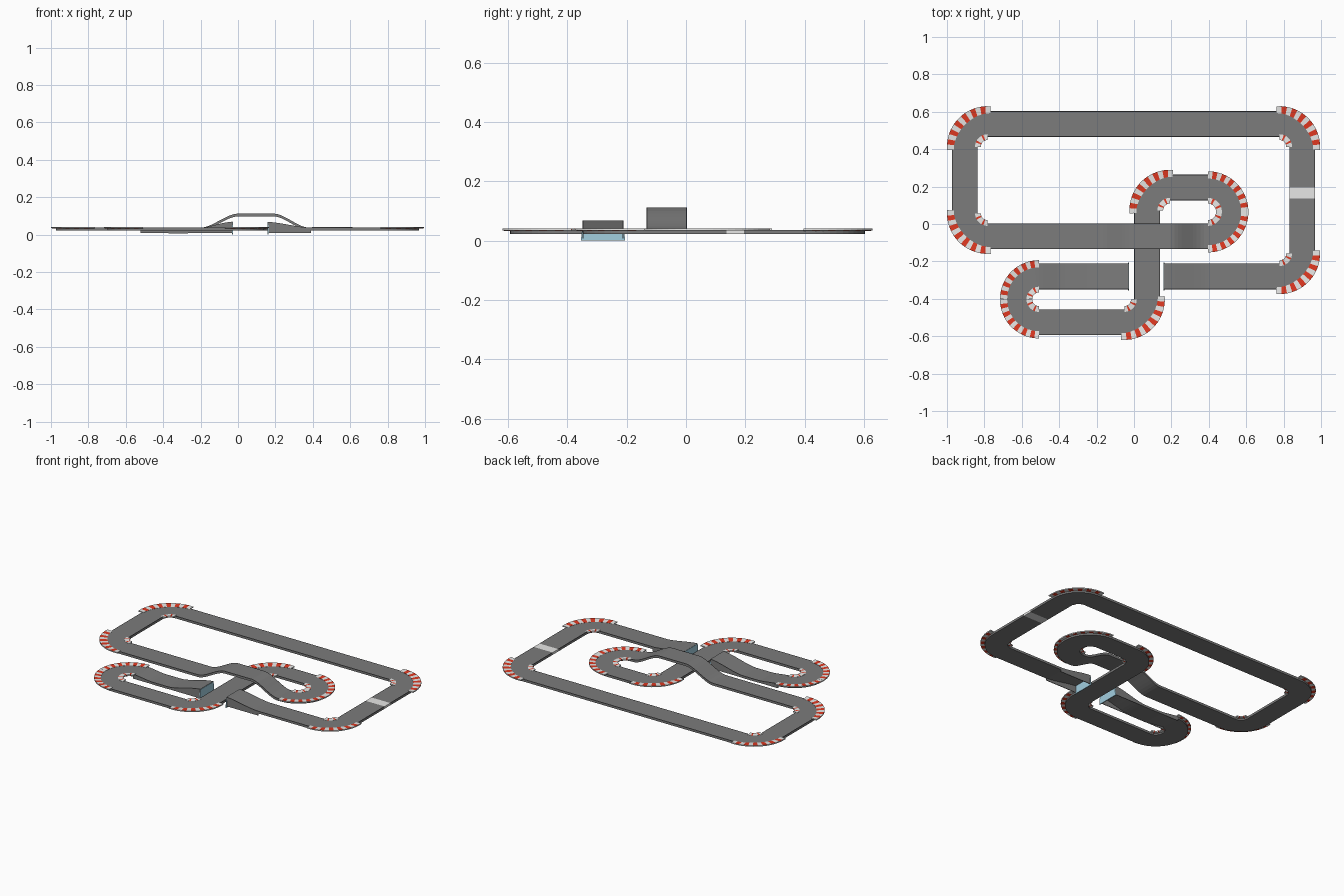
import bpy, math
from mathutils import Vector as V

if "Cube" in bpy.data.objects:
    bpy.data.objects.remove(bpy.data.objects["Cube"])

def mat(name, c):
    m = bpy.data.materials.new(name)
    m.diffuse_color = (*c, 1)
    m.use_nodes = True
    m.node_tree.nodes["Principled BSDF"].inputs["Base Color"].default_value = m.diffuse_color
    return m

ASPHALT = mat("asphalt_grey", (0.20, 0.20, 0.20))
EDGE = mat("edge_dark_grey", (0.04, 0.04, 0.042))
WHITE = mat("white", (0.85, 0.85, 0.84))
RED = mat("red", (0.75, 0.04, 0.015))
BLUE = mat("pale_blue", (0.36, 0.62, 0.74))

HALF, LIP, TOP, THICK = 0.069, 0.004, 0.037, 0.015

def make(name, verts, faces, ids, mats):
    me = bpy.data.meshes.new(name)
    me.from_pydata([tuple(v) for v in verts], [], faces)
    for m in mats:
        me.materials.append(m)
    me.polygons.foreach_set("material_index", ids)
    ob = bpy.data.objects.new(name, me)
    bpy.context.collection.objects.link(ob)
    return ob

def ramp(x, a, b):
    t = min(1, max(0, (x - a) / (b - a)))
    return 0.4 * t + 0.6 * t * t * (3 - 2 * t)

# top and bottom height of the road at a point
def heights(p, t):
    x, y = p
    top = TOP
    if abs(t.x) > 0.99:
        if abs(y + 0.065) < 0.01:                      # bridge
            top += 0.075 * (ramp(x, -0.19, -0.01) - ramp(x, 0.2, 0.37))
        elif abs(y + 0.28) < 0.01 and -0.53 < x < 0:   # take-off ramp with a dip
            top += 0.047 * ramp(x, -0.26, -0.03) - 0.015 * ramp(x, -0.52, -0.38)
        elif abs(y + 0.28) < 0.01 and 0.1 < x < 0.39:  # landing ramp
            top += 0.031 * (1 - ramp(x, 0.16, 0.38))
    return top, top - THICK

# way points of the circuit with corner radius
R = 0.122
way = [(0.16, -0.28, 0), (0.9, -0.28, R), (0.9, 0.535, R), (-0.905, 0.535, R),
       (-0.905, -0.065, R), (0.525, -0.065, 0.13), (0.525, 0.195, 0.13),
       (0.07, 0.195, R), (0.07, -0.525, R), (-0.63, -0.525, R),
       (-0.63, -0.28, R), (-0.03, -0.28, 0)]
P = [V(w[:2]) for w in way]
stations, corners = [], []      # (point, tangent) along the road; corner data

def straight(a, b):
    n = max(1, round((b - a).length / 0.02))
    d = (b - a).normalized()
    for i in range(n + 1):
        stations.append((a.lerp(b, i / n), d))

cur = P[0]
for i in range(1, len(P) - 1):
    r = way[i][2]
    d1, d2 = (P[i] - P[i - 1]).normalized(), (P[i + 1] - P[i]).normalized()
    if (P[i] - d1 * r - cur).length > 1e-4:
        straight(cur, P[i] - d1 * r)
    c = P[i] - d1 * r + d2 * r
    for k in range(1, 13):
        t = math.pi / 2 * k / 12
        stations.append((c - d2 * r * math.cos(t) + d1 * r * math.sin(t),
                         d1 * math.cos(t) + d2 * math.sin(t)))
    corners.append((c, d1, d2, r))
    cur = P[i] + d2 * r
straight(cur, P[-1])
# drop doubled stations
path = [stations[0]]
for s in stations[1:]:
    if (s[0] - path[-1][0]).length > 1e-4:
        path.append(s)

# road slab
verts, faces, ids = [], [], []
for p, t in path:
    n = V((-t.y, t.x))
    top, low = heights(p, t)
    for off, z in ((-HALF, low), (-HALF, top), (-HALF + LIP, top),
                   (HALF - LIP, top), (HALF, top), (HALF, low)):
        q = p + n * off
        verts.append((q.x, q.y, z))
for i in range(len(path) - 1):
    m = (path[i][0] + path[i + 1][0]) / 2
    start_line = m.x > 0.85 and 0.138 < m.y < 0.188
    for j in range(6):
        k = (j + 1) % 6
        faces.append((i * 6 + j, (i + 1) * 6 + j, (i + 1) * 6 + k, i * 6 + k))
        ids.append(2 if start_line else 1 if j in (1, 3) else 0)
last = (len(path) - 1) * 6
faces += [tuple(range(6)), tuple(range(last + 5, last - 1, -1))]
ids += [0, 0]
make("road", verts, faces, ids, [ASPHALT, EDGE, WHITE])

# grey side panels under the two hollow jump ramps
for name, xa, xb in (("take_off_side", -0.52, -0.03), ("landing_side", 0.16, 0.39)):
    for side, y in (("front", -0.28 - HALF), ("back", -0.28 + HALF - 0.004)):
        vs, fs, n = [], [], 24
        for i in range(n + 1):
            x = xa + (xb - xa) * i / n
            z = heights((x, -0.28), V((1, 0)))[0] - 0.004
            vs += [(x, y, 0.008), (x, y + 0.004, 0.008), (x, y + 0.004, z), (x, y, z)]
        for i in range(n):
            for j in range(4):
                k = (j + 1) % 4
                fs.append((i * 4 + j, i * 4 + 4 + j, i * 4 + 4 + k, i * 4 + k)[::-1])
        fs += [(0, 3, 2, 1), (n * 4, n * 4 + 1, n * 4 + 2, n * 4 + 3)]
        make(f"{name}_{side}", vs, fs, [0] * len(fs), [ASPHALT])

# blue end plates closing the two jump ramps
for name, x0, x1 in (("take_off_end_plate", -0.033, -0.028),
                     ("landing_end_plate", 0.158, 0.163)):
    vs = [(x, -0.28 + y, z) for x in (x0, x1)
          for y, z in ((-0.075, 0), (0.075, 0), (0.067, 0.067), (-0.067, 0.067))]
    fs = [(3, 2, 1, 0), (4, 5, 6, 7)]
    fs += [(j, (j + 1) % 4, (j + 1) % 4 + 4, j + 4) for j in range(4)]
    make(name, vs, fs, [0] * 6, [BLUE])

# striped kerbs on the outside and inside of each corner
def kerb(name, corner, r0, r1, z0, z1, n, is_red, spread, bulge=0):
    c, d1, d2, _ = corner
    vs, fs, ms = [], [], []
    for i in range(n + 1):
        t = -spread + (math.pi / 2 + 2 * spread) * i / n
        u = d1 * math.sin(t) - d2 * math.cos(t)
        ri = r0 - bulge * max(0, math.sin(2 * t))
        for r, z in ((ri, z0), (r1, z1), (r1, z1 - 0.007), (ri, TOP - 0.005)):
            q = c + u * r
            vs.append((q.x, q.y, z))
    left = d1.x * d2.y - d1.y * d2.x > 0
    for i in range(n):
        for j in range(4):
            k = (j + 1) % 4
            f = (i * 4 + j, i * 4 + k, i * 4 + 4 + k, i * 4 + 4 + j)
            fs.append(f[::-1] if not left else f)
            ms.append(1 if is_red(i) and j != 1 else 0)
    e = n * 4
    ends = [(3, 2, 1, 0), (e, e + 1, e + 2, e + 3)]
    fs += [f[::-1] if not left else f for f in ends]
    ms += [0, 0]
    make(name, vs, fs, ms, [WHITE, RED])

for i, co in enumerate(corners):
    r = co[3]
    in_u = i in (4, 5, 8, 9)
    kerb(f"outer_kerb_{i + 1}", co, r + (0.048 if in_u else 0.058),
         r + 0.095 - (0.008 if in_u else 0), TOP + 0.001, TOP + 0.004, 13,
         lambda s: s % 2 == 1, 0 if in_u else 0.08, 0 if in_u else 0.012)
    kerb(f"inner_kerb_{i + 1}", co, r - 0.086, r - 0.055,
         TOP + 0.003, TOP + 0.001, 9, lambda s: s % 4 == 2, 0)
